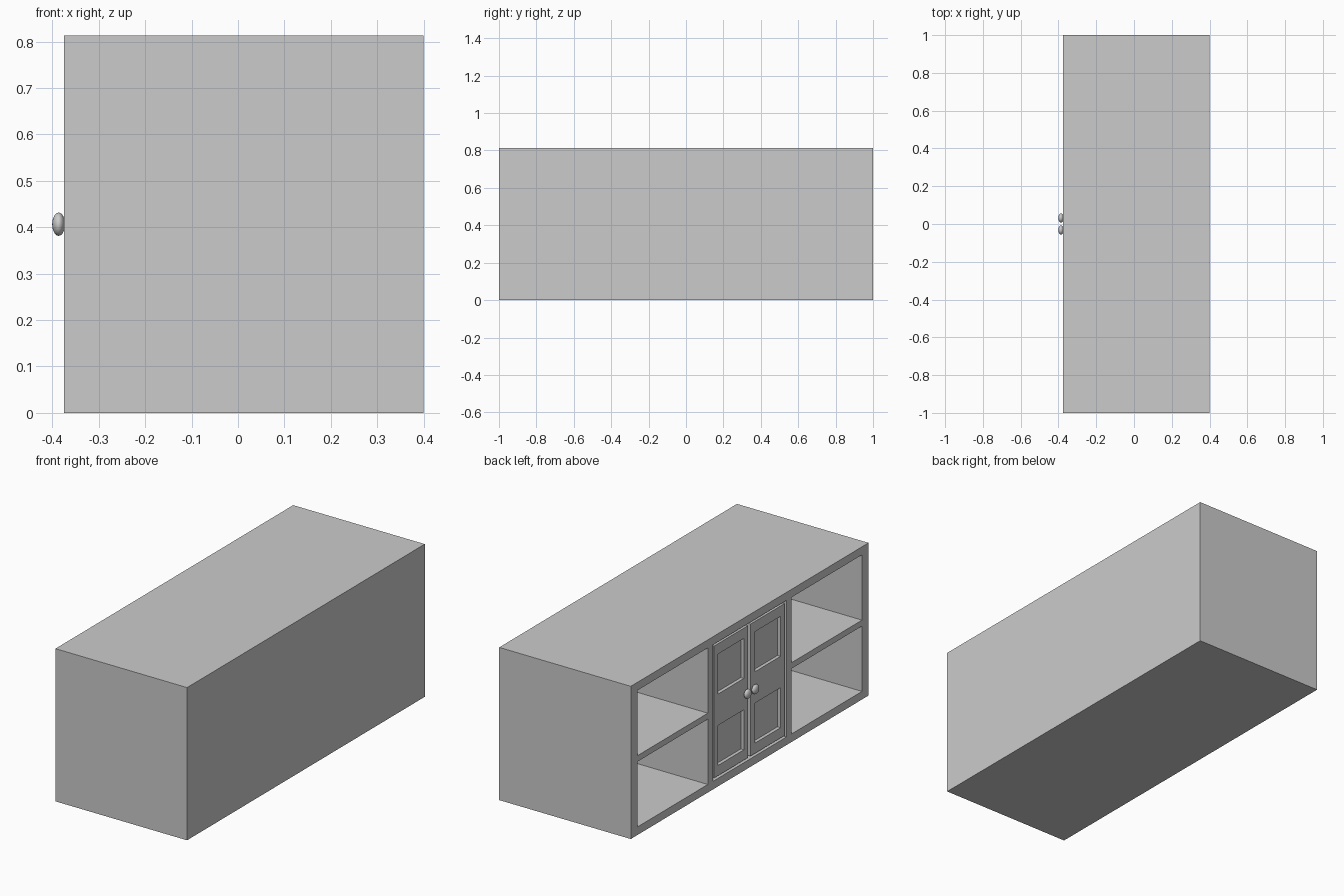
import bpy, bmesh
from mathutils import Matrix, Vector

if "Cube" in bpy.data.objects:
    bpy.data.objects.remove(bpy.data.objects["Cube"])

FRONT, BACK, HEIGHT = -0.375, 0.4, 0.813
MID = HEIGHT / 2


def add_box(bm, x, y, z):
    size = [b - a for a, b in (x, y, z)]
    centre = [(a + b) / 2 for a, b in (x, y, z)]
    bmesh.ops.create_cube(bm, size=1, matrix=Matrix.Translation(Vector(centre)) @ Matrix.Diagonal((*size, 1)))


def make(name, boxes):
    bm = bmesh.new()
    for b in boxes:
        add_box(bm, *b)
    mesh = bpy.data.meshes.new(name)
    bm.to_mesh(mesh)
    bm.free()
    obj = bpy.data.objects.new(name, mesh)
    bpy.context.collection.objects.link(obj)
    return obj


def carved_box(name, box, holes):
    obj = make(name, [box])
    cutter = make(name + "_cutter", holes)
    cutter.hide_render = True
    mod = obj.modifiers.new("openings", 'BOOLEAN')
    mod.operation, mod.solver, mod.object = 'DIFFERENCE', 'EXACT', cutter
    bpy.context.view_layer.objects.active = obj
    bpy.ops.object.modifier_apply(modifier=mod.name)
    bpy.data.objects.remove(cutter, do_unlink=True)
    return obj


def span(side, a, b):
    return tuple(sorted((side * a, side * b)))


# Cabinet body: two open shelves each side and a central cupboard
depth = (FRONT - 0.1, BACK - 0.04)
bays = [(depth, span(s, 0.352, 0.945), z)
        for s in (1, -1) for z in ((0.043, MID - 0.016), (MID + 0.016, HEIGHT - 0.043))]
bays.append((depth, (-0.31, 0.31), (0.043, HEIGHT - 0.043)))
carved_box("cabinet_body", ((FRONT, BACK), (-1, 1), (0, HEIGHT)), bays)

for side, label in ((1, "left"), (-1, "right")):
    # Door with two sunken panels
    panels = [((FRONT - 0.1, FRONT + 0.02), span(side, 0.046, 0.262), z)
              for z in ((0.11, 0.323), (HEIGHT - 0.323, HEIGHT - 0.11))]
    carved_box(label + "_door",
               ((FRONT + 0.002, FRONT + 0.042), span(side, 0.01, 0.298), (0.055, HEIGHT - 0.055)), panels)

    # Flattened round knob
    bpy.ops.mesh.primitive_uv_sphere_add(segments=32, ring_count=16, radius=1,
                                         location=(-0.3865, side * 0.032, MID))
    knob = bpy.context.object
    knob.name = label + "_knob"
    knob.scale = (0.0138, 0.025, 0.025)
    bpy.ops.object.transform_apply(location=False, rotation=False, scale=True)
    bpy.ops.object.shade_smooth()
